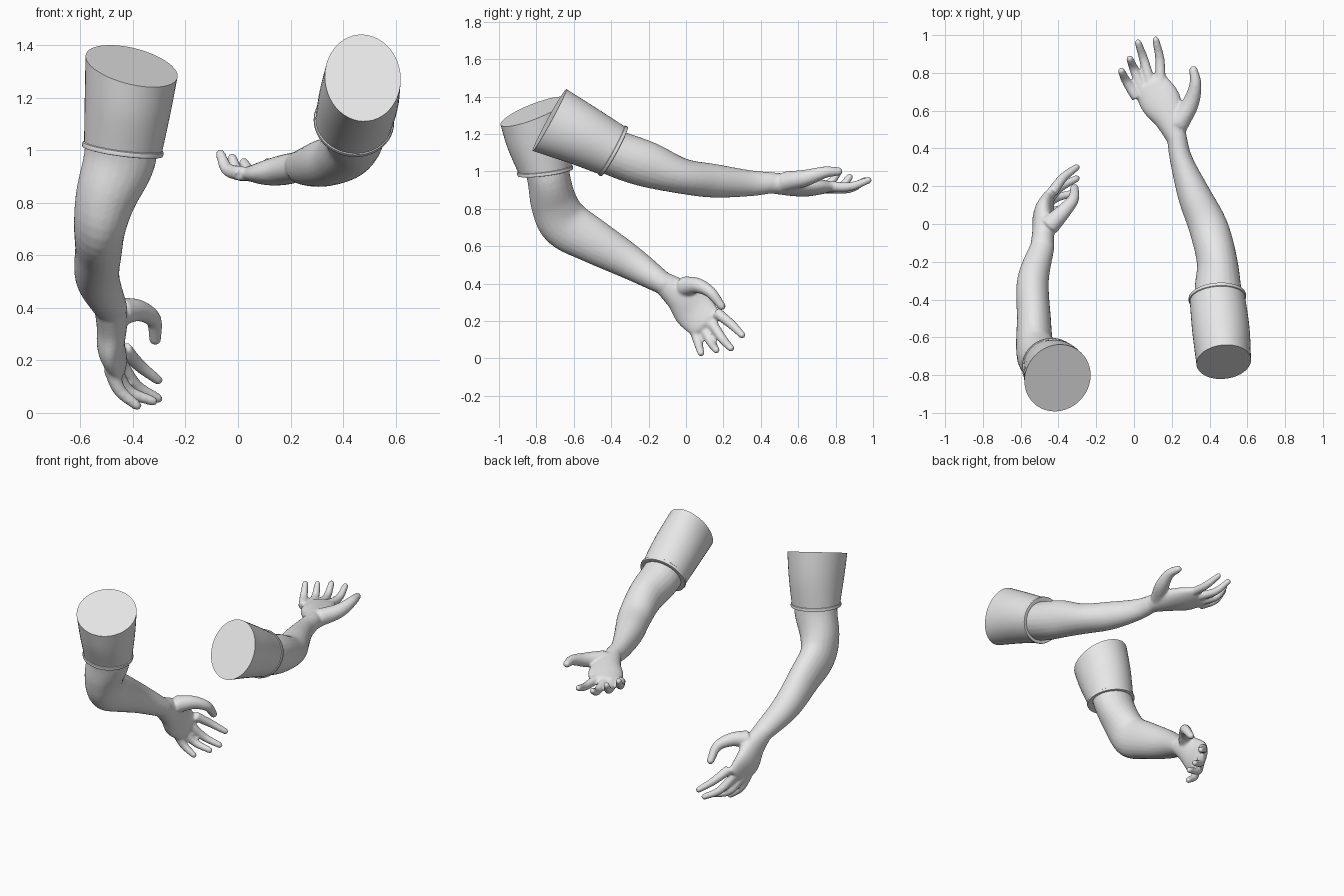
import bpy, bmesh, math
from mathutils import Vector

cube = bpy.data.objects.get("Cube")
if cube:
    bpy.data.objects.remove(cube, do_unlink=True)

grey = bpy.data.materials.new("plain grey")
grey.use_nodes = True
grey.diffuse_color = (0.8, 0.8, 0.8, 1)
grey.node_tree.nodes["Principled BSDF"].inputs["Base Color"].default_value = (0.8, 0.8, 0.8, 1)


def smooth_path(keys, steps):
    """Catmull-Rom through (x, y, z, side radius, other radius) keys."""
    k = [Vector(p) for p in keys]
    k = [k[0] * 2 - k[1]] + k + [k[-1] * 2 - k[-2]]
    out = []
    for a, b, c, d in zip(k, k[1:], k[2:], k[3:]):
        for s in range(steps):
            t = s / steps
            out.append((b * 2 + (c - a) * t + (a * 2 - b * 5 + c * 4 - d) * t ** 2
                        + (b * 3 - a - c * 3 + d) * t ** 3) / 2)
    return out + [k[-2]]


def ring(bm, centre, normal, side, ra, rb, sides):
    u = (side - normal * side.dot(normal)).normalized()
    v = normal.cross(u)
    angles = [math.tau * i / sides for i in range(sides)]
    return [bm.verts.new(centre + u * ra * math.cos(t) + v * rb * math.sin(t)) for t in angles]


def skin(bm, rings):
    for r, s in zip(rings, rings[1:]):
        for i in range(len(r)):
            j = i - 1
            bm.faces.new((r[j], r[i], s[i], s[j]))
    bm.faces.new(rings[0])
    bm.faces.new(rings[-1])


def limb(bm, keys, side, steps=5, sides=24):
    """Closed organic tube with a rounded far end."""
    path = smooth_path(keys, steps)
    pts = [p.to_3d() for p in path]
    rings = []
    for i, p in enumerate(path):
        n = (pts[min(i + 1, len(pts) - 1)] - pts[max(i - 1, 0)]).normalized()
        rings.append(ring(bm, pts[i], n, side, p[3], p[4], sides))
    for k in (0.3, 0.6, 0.85, 0.97):
        f = math.sqrt(1 - k * k)
        rings.append(ring(bm, pts[-1] + n * k * min(p[3], p[4]), n, side, p[3] * f, p[4] * f, sides))
    skin(bm, rings)


def finish(bm, name):
    bmesh.ops.recalc_face_normals(bm, faces=bm.faces)
    mesh = bpy.data.meshes.new(name)
    bm.to_mesh(mesh)
    bm.free()
    mesh.materials.append(grey)
    obj = bpy.data.objects.new(name, mesh)
    bpy.context.collection.objects.link(obj)
    return obj


def build_arm(name, arm, palm, across, fingers, thumb):
    bm = bmesh.new()
    limb(bm, arm, Vector((1, 0, 0)))
    limb(bm, palm, Vector(across))
    for base, mid, tip in fingers:
        limb(bm, [(*base, .03, .03), (*mid, .025, .025), (*tip, .019, .019)], Vector(across), 6, 14)
    limb(bm, [(*p, r, r) for p, r in thumb], Vector(across), 5, 16)
    obj = finish(bm, name)
    # Fuse palm, fingers and arm into one soft skin
    fuse = obj.modifiers.new("fuse", 'REMESH')
    fuse.mode = 'VOXEL'
    fuse.voxel_size = 0.008
    fuse.use_smooth_shade = True
    soft = obj.modifiers.new("soften", 'SMOOTH')
    soft.factor = 0.5
    soft.iterations = 6


def build_sleeve(name, keys, cap_normal, hem_normal):
    bm = bmesh.new()
    path = smooth_path(keys, 6)
    a, b = Vector(cap_normal).normalized(), Vector(hem_normal).normalized()
    side = Vector((1, 0, 0))
    rings = []
    for i, p in enumerate(path):
        n = a.lerp(b, i / (len(path) - 1)).normalized()
        rings.append(ring(bm, p.to_3d(), n, side, p[3], p[4], 48))
    # Rolled hem, then the underside closing on the arm
    end = path[-1].to_3d()
    for drop, f in ((.003, 1.03), (.012, 1.045), (.02, 1.03), (.022, .97), (.01, .7)):
        rings.append(ring(bm, end - b * drop, b, side, path[-1][3] * f, path[-1][4] * f, 48))
    skin(bm, rings)
    obj = finish(bm, name)
    bpy.ops.object.select_all(action='DESELECT')
    obj.select_set(True)
    bpy.context.view_layer.objects.active = obj
    bpy.ops.object.shade_smooth_by_angle(angle=math.radians(40))


# Left arm, reaching straight back with the palm up
build_arm(
    "left_arm",
    [(.46, -.5, 1.15, .12, .12), (.445, -.36, 1.09, .125, .125), (.44, -.2, 1.035, .108, .122),
     (.395, -.02, .975, .104, .095), (.32, .15, .95, .088, .09), (.25, .34, .937, .06, .07),
     (.225, .47, .94, .052, .055)],
    [(.23, .44, .94, .05, .055), (.19, .56, .928, .085, .058), (.14, .65, .918, .108, .052),
     (.09, .73, .915, .098, .036)],
    (1, .45, .1),
    [((.14, .72, .925), (.137, .87, .918), (.115, .975, .953)),
     ((.09, .73, .915), (.052, .87, .908), (.022, .96, .953)),
     ((.045, .71, .91), (.0, .82, .912), (-.022, .875, .97)),
     ((.015, .67, .91), (-.04, .755, .927), (-.067, .81, .985))],
    [((.235, .53, .945), .055), ((.3, .64, .965), .045), ((.325, .74, .995), .032),
     ((.315, .815, 1), .023)])
build_sleeve(
    "left_sleeve",
    [(.475, -.73, 1.275, .145, .188), (.46, -.56, 1.195, .152, .165), (.442, -.4, 1.115, .147, .145)],
    (.08, -.88, .48), (.08, -.88, .48))

# Right arm, hanging bent with the palm inward
build_arm(
    "right_arm",
    [(-.44, -.76, 1.1, .135, .13), (-.45, -.735, .97, .138, .115), (-.5, -.705, .83, .118, .125),
     (-.525, -.645, .72, .1, .135), (-.53, -.5, .63, .09, .12), (-.535, -.3, .515, .084, .092),
     (-.485, -.12, .4, .064, .06)],
    [(-.487, -.13, .41, .058, .062), (-.48, -.03, .335, .088, .058), (-.483, .04, .26, .11, .052),
     (-.46, .1, .195, .1, .038)],
    (.05, .74, .67),
    [((-.435, .165, .245), (-.375, .245, .18), (-.305, .3, .125)),
     ((-.455, .13, .2), (-.39, .195, .105), (-.305, .24, .055)),
     ((-.475, .085, .175), (-.42, .135, .085), (-.325, .162, .045)),
     ((-.485, .04, .17), (-.45, .065, .085), (-.385, .08, .028))],
    [((-.45, -.01, .385), .055), ((-.38, .06, .39), .042), ((-.322, .13, .355), .031),
     ((-.315, .19, .28), .023)])
build_sleeve(
    "right_sleeve",
    [(-.405, -.815, 1.32, .18, .19), (-.42, -.785, 1.17, .166, .175), (-.437, -.755, 1.015, .15, .145)],
    (.25, -.4, 1), (.13, -.13, 1))
